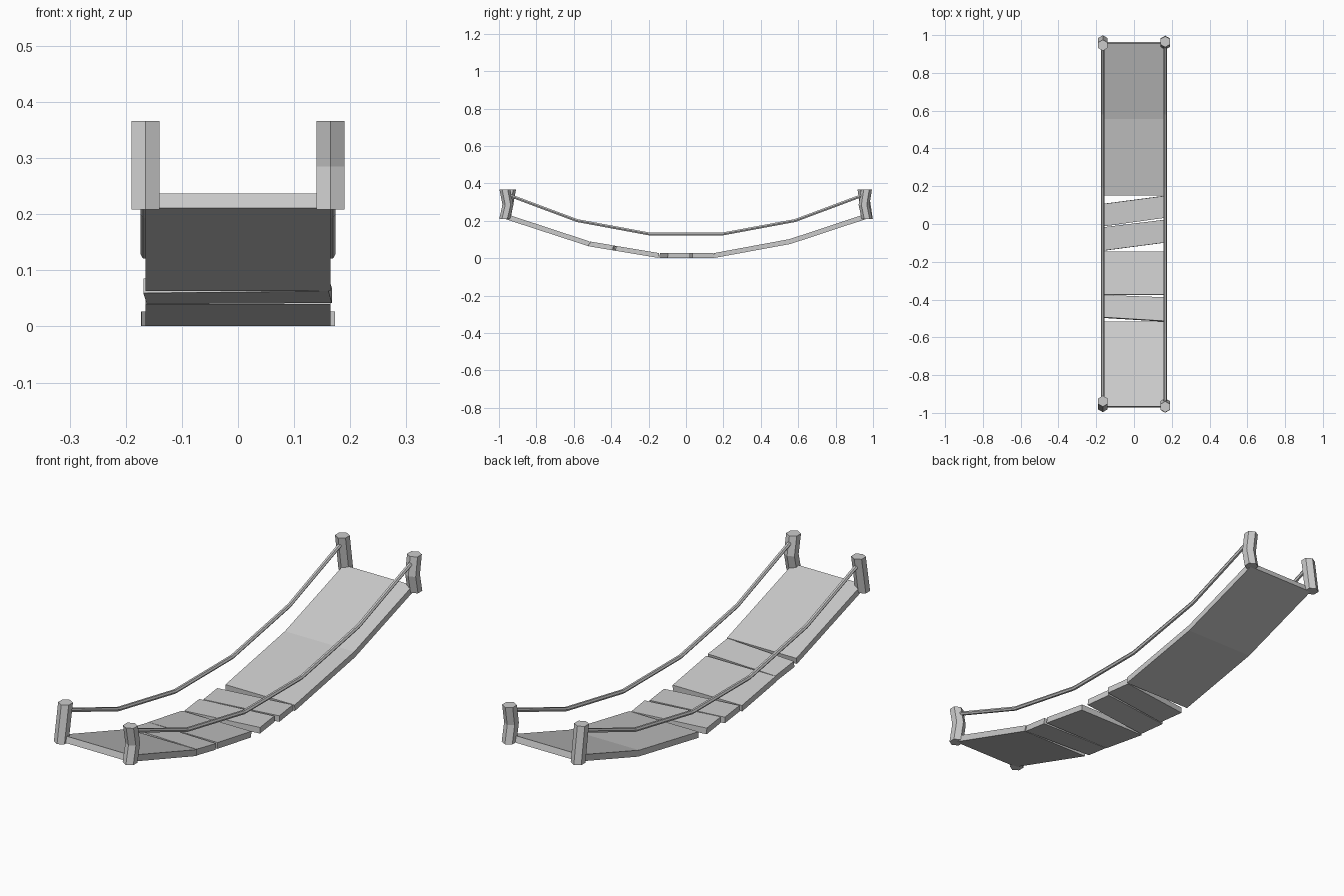
import bpy
from mathutils import Vector
from math import cos, sin, pi

if "Cube" in bpy.data.objects:
    bpy.data.objects.remove(bpy.data.objects["Cube"])

# top line of the sagging deck (y, z)
DECK = [(-0.965, 0.237), (-0.52, 0.09), (-0.145, 0.027), (0.15, 0.027), (0.555, 0.102), (0.955, 0.235)]
HALF, THICK = 0.165, 0.026


def deck_z(y):
    for (y0, z0), (y1, z1) in zip(DECK, DECK[1:]):
        if y <= y1 or y1 == DECK[-1][0]:
            return z0 + (z1 - z0) * (y - y0) / (y1 - y0)


def make(name, verts, faces):
    me = bpy.data.meshes.new(name)
    me.from_pydata(verts, [], faces)
    me.update()
    ob = bpy.data.objects.new(name, me)
    bpy.context.collection.objects.link(ob)
    return ob


def loft(name, rings):
    n = len(rings[0])
    verts = [v for r in rings for v in r]
    faces = [tuple(range(n))[::-1], tuple(range(len(verts) - n, len(verts)))]
    for i in range(len(rings) - 1):
        for j in range(n):
            k = (j + 1) % n
            faces.append((i * n + j, i * n + k, i * n + n + k, i * n + n + j))
    return make(name, verts, faces)


def board(name, stations):
    # stations: (y at left edge, y at right edge) from front to back
    mid = sum(l + r for l, r in stations) / (2 * len(stations))
    rings = []
    for l, r in stations:
        skew = (r - l) / (2 * HALF)
        dx = -((l + r) / 2 - mid) * skew
        zl, zr = deck_z(l), deck_z(r)
        rings.append([(-HALF + dx, l * 1.008, zl - THICK), (HALF + dx, r * 1.008, zr - THICK),
                      (HALF + dx, r, zr), (-HALF + dx, l, zl)][::1])
    # winding seen from the back end
    return loft(name, [ring[::-1] for ring in rings])


# deck ends and loose planks
board("front_deck", [(-0.965, -0.965), (-0.515, -0.515)])
board("plank_1", [(-0.493, -0.513), (-0.375, -0.388)])
board("plank_2", [(-0.374, -0.374), (-0.145, -0.145)])
board("plank_3", [(-0.14, -0.097), (-0.018, 0.022)])
board("plank_4", [(-0.012, 0.034), (0.105, 0.148)])
board("back_deck", [(0.15, 0.15), (0.555, 0.555), (0.955, 0.955)])


# hexagonal posts: (y, z) centres from bottom to top
def post(name, x, path):
    r = 0.029
    loft(name, [[(x + r * sin(a * pi / 3), y - r * cos(a * pi / 3), z) for a in range(6)]
                for y, z in path])


post("front_left_post", -HALF, [(-0.967, 0.208), (-0.938, 0.366)])
post("back_left_post", -HALF, [(0.97, 0.208), (0.946, 0.366)])
post("front_right_post", HALF, [(-0.97, 0.208), (-0.952, 0.285), (-0.968, 0.366)])
post("back_right_post", HALF, [(0.968, 0.208), (0.952, 0.285), (0.965, 0.366)])

# hand ropes
ROPE = [(-0.95, 0.338), (-0.583, 0.201), (-0.195, 0.129), (0.195, 0.129), (0.583, 0.201), (0.95, 0.338)]
for side, x in (("left", -HALF), ("right", HALF)):
    rings = []
    for i, (y, z) in enumerate(ROPE):
        a, b = ROPE[max(i - 1, 0)], ROPE[min(i + 1, len(ROPE) - 1)]
        t = Vector((0, b[0] - a[0], b[1] - a[1])).normalized()
        up = Vector((0, -t.z, t.y))
        rings.append([Vector((x, y, z)) + Vector((-1, 0, 0)) * 0.009 * cos(k * pi / 3)
                      * 1.0 + up * 0.009 * sin(k * pi / 3) for k in range(6)])
    loft(side + "_hand_rope", rings)

# consistent outward normals
import bmesh
for ob in bpy.context.collection.objects:
    bm = bmesh.new()
    bm.from_mesh(ob.data)
    bmesh.ops.recalc_face_normals(bm, faces=bm.faces)
    bm.to_mesh(ob.data)
    bm.free()
